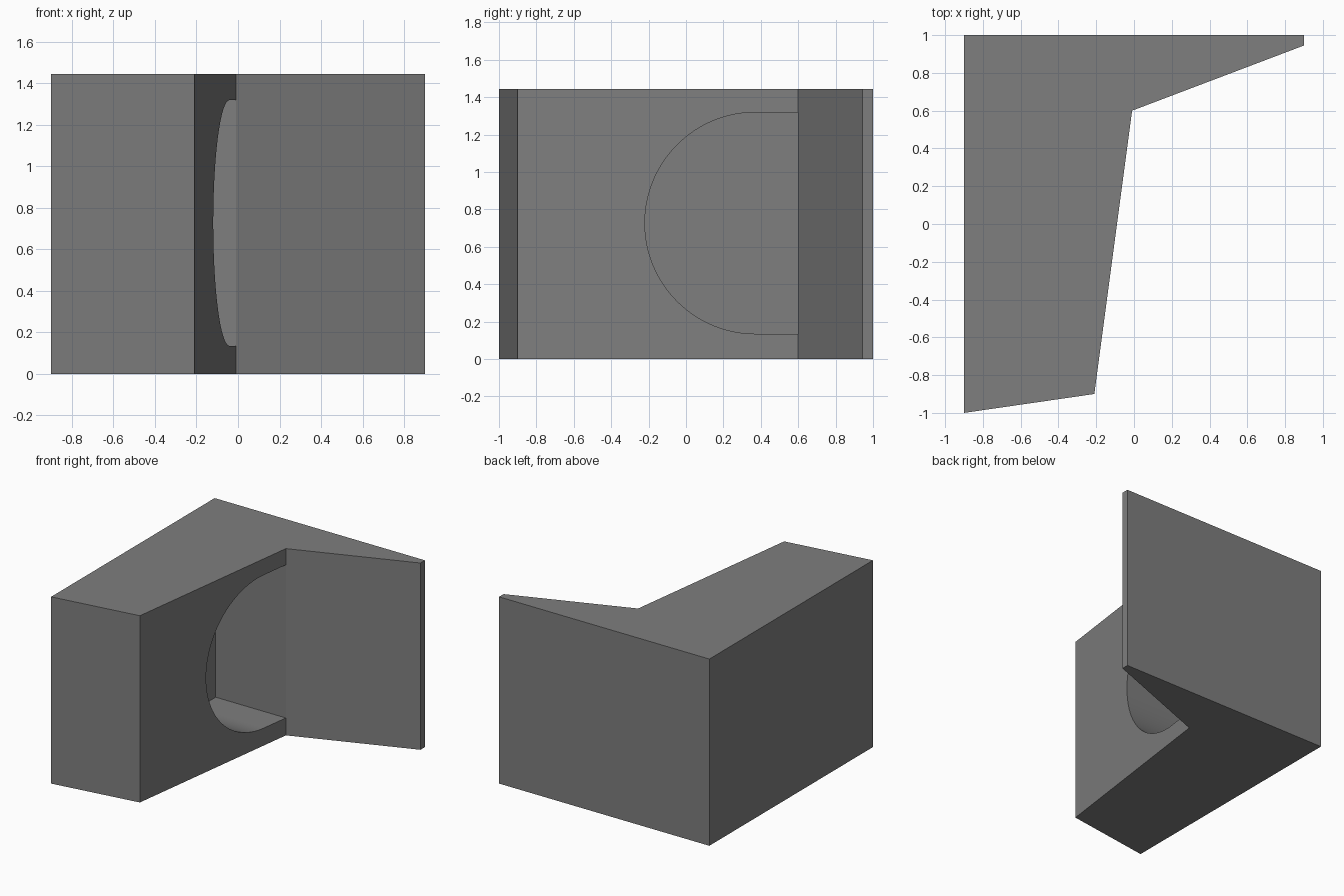
import bpy, bmesh
from math import sin, cos, pi
from mathutils import Vector

if "Cube" in bpy.data.objects:
    bpy.data.objects.remove(bpy.data.objects["Cube"])

HEIGHT = 1.445


def prism(name, points, sweep):
    """Extrude a planar outline along a vector into a closed solid."""
    bm = bmesh.new()
    face = bm.faces.new([bm.verts.new(p) for p in points])
    ext = bmesh.ops.extrude_face_region(bm, geom=[face], use_keep_orig=True)
    moved = [v for v in ext["geom"] if isinstance(v, bmesh.types.BMVert)]
    bmesh.ops.translate(bm, verts=moved, vec=Vector(sweep))
    bmesh.ops.recalc_face_normals(bm, faces=bm.faces)
    mesh = bpy.data.meshes.new(name)
    bm.to_mesh(mesh)
    bm.free()
    obj = bpy.data.objects.new(name, mesh)
    bpy.context.collection.objects.link(obj)
    return obj


# Main body: plan outline with a tapering wing, extruded upward
plan = [(-0.9, -1), (-0.21, -0.9), (-0.01, 0.6), (0.9, 0.945), (0.9, 1), (-0.9, 1)]
body = prism("angled_block", [(x, y, 0) for x, y in plan], (0, 0, HEIGHT))

# Dark grey material
grey = bpy.data.materials.new("dark_grey")
grey.diffuse_color = (0.21, 0.21, 0.21, 1)
grey.use_nodes = True
grey.node_tree.nodes["Principled BSDF"].inputs["Base Color"].default_value = grey.diffuse_color
body.data.materials.append(grey)

# Round-ended pocket cutter: runs along x, straight end meets the inner corner
R, CY, CZ, BACK, SEG = 0.592, 0.372, 0.727, -0.61, 64
arc = [(CY + R * cos(a), CZ + R * sin(a))
       for a in (pi / 2 + pi * i / SEG for i in range(SEG + 1))]
outline = arc + [(0.599, CZ - R), (0.599, CZ + R)]
cutter = prism("pocket_cutter", [(BACK, y, z) for y, z in outline], (0.8, 0, 0))
cutter.data.materials.append(grey)
cutter.hide_render = True

# Cut the pocket, then shade its curved wall smooth
mod = body.modifiers.new("pocket", 'BOOLEAN')
mod.operation, mod.solver, mod.object = 'DIFFERENCE', 'EXACT', cutter
bpy.context.view_layer.objects.active = body
body.select_set(True)
bpy.ops.object.modifier_apply(modifier=mod.name)
bpy.data.objects.remove(cutter)
bpy.ops.object.shade_smooth_by_angle(angle=pi / 6)
